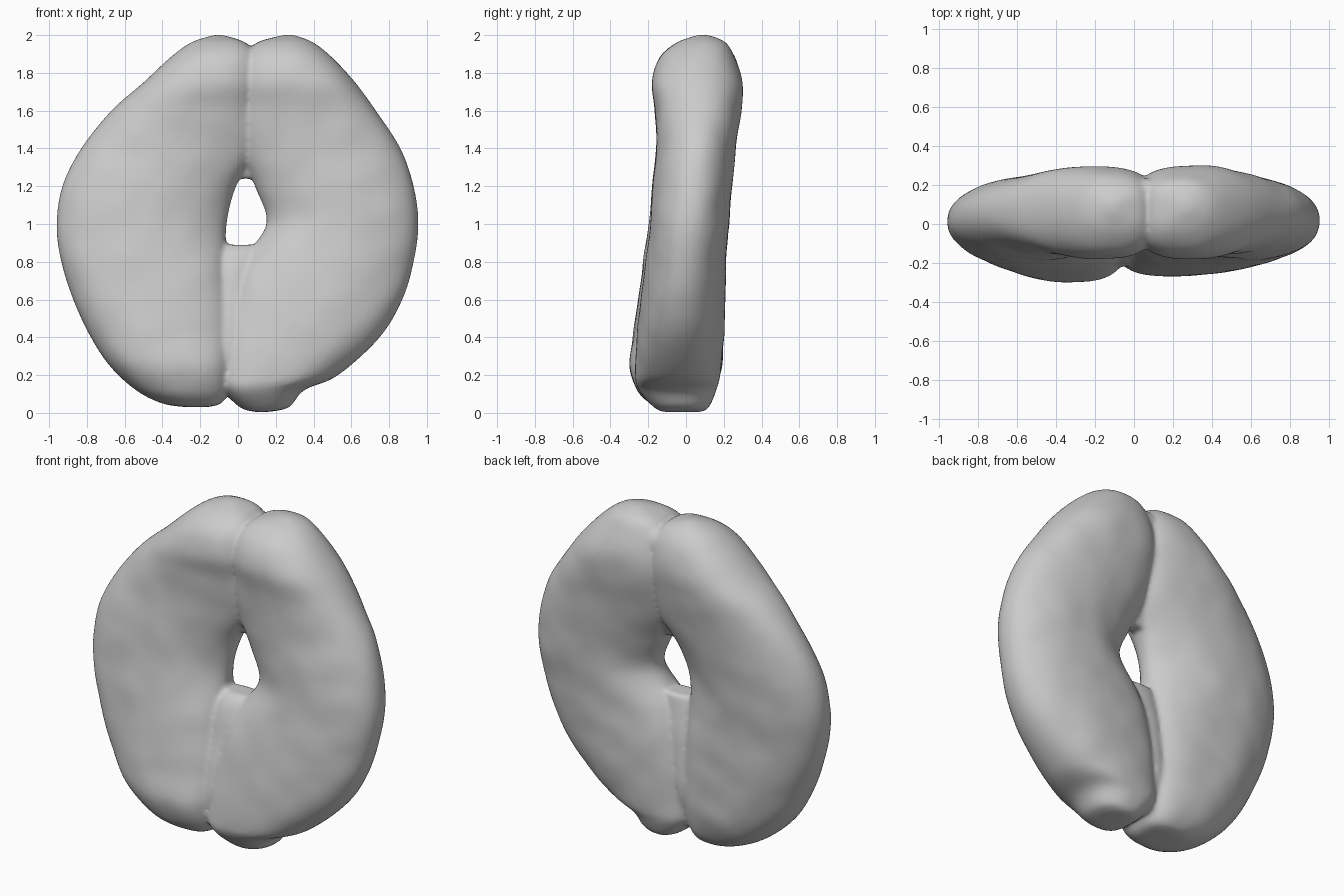
import bpy, bmesh, math
from mathutils import Vector, noise

SIDES, STEPS = 72, 9

# Rows: height, left x, right x, front y, back y
LEFT = [
    (0.03, -0.27, -0.17, -0.13, 0.05), (0.05, -0.40, -0.09, -0.19, 0.10),
    (0.12, -0.54, -0.05, -0.26, 0.15), (0.25, -0.68, -0.03, -0.30, 0.19),
    (0.42, -0.79, -0.03, -0.28, 0.20), (0.62, -0.88, -0.04, -0.25, 0.21),
    (0.82, -0.94, -0.06, -0.225, 0.215), (1.00, -0.96, -0.06, -0.20, 0.23),
    (1.20, -0.93, -0.01, -0.18, 0.245), (1.40, -0.83, 0.10, -0.16, 0.265),
    (1.60, -0.67, 0.12, -0.165, 0.29), (1.75, -0.50, 0.12, -0.18, 0.295),
    (1.88, -0.36, 0.10, -0.14, 0.26), (1.96, -0.25, 0.04, -0.05, 0.20),
    (2.00, -0.13, -0.08, 0.06, 0.12)]
RIGHT = [
    (0.005, 0.09, 0.16, -0.12, 0.08), (0.03, 0.01, 0.27, -0.17, 0.12),
    (0.12, -0.08, 0.35, -0.25, 0.16), (0.20, -0.11, 0.53, -0.27, 0.18),
    (0.40, -0.09, 0.75, -0.26, 0.20), (0.60, -0.05, 0.87, -0.24, 0.21),
    (0.80, 0.02, 0.93, -0.215, 0.215), (1.00, 0.15, 0.955, -0.19, 0.23),
    (1.20, 0.09, 0.93, -0.175, 0.245), (1.40, 0.01, 0.86, -0.16, 0.265),
    (1.60, -0.01, 0.73, -0.165, 0.295), (1.75, 0.0, 0.62, -0.18, 0.30),
    (1.88, 0.03, 0.50, -0.14, 0.26), (1.96, 0.10, 0.40, -0.05, 0.21),
    (2.00, 0.24, 0.30, 0.06, 0.12)]
# Fillings in the seam, below and above the hole
LOWER_WEB = [(0.10, -0.12, -0.02, -0.16, 0.08), (0.30, -0.18, 0.06, -0.22, 0.14),
             (0.60, -0.17, 0.09, -0.17, 0.14), (0.82, -0.14, 0.14, -0.12, 0.11),
             (0.89, -0.12, 0.17, -0.06, 0.09)]
UPPER_WEB = [(1.24, -0.08, 0.16, 0.0, 0.10), (1.40, -0.06, 0.16, -0.06, 0.18),
             (1.60, -0.05, 0.16, -0.08, 0.22), (1.84, -0.04, 0.17, -0.07, 0.24),
             (1.92, 0.0, 0.14, 0.05, 0.20)]


def smooth_rows(rows):
    """Catmull-Rom interpolation through the section rows."""
    out = []
    for i in range(len(rows) - 1):
        p = [rows[max(i - 1, 0)], rows[i], rows[i + 1], rows[min(i + 2, len(rows) - 1)]]
        for s in range(STEPS):
            t = s / STEPS
            out.append([0.5 * (2 * b + (c - a) * t + (2 * a - 5 * b + 4 * c - d) * t * t
                               + (3 * b - a - 3 * c + d) * t ** 3)
                        for a, b, c, d in zip(*p)])
    return out + [list(rows[-1])]


def spow(v, e):
    return math.copysign(abs(v) ** e, v)


def add_loft(bm, rows, inner=0):
    """Stack rounded sections; inner = side (-1/1) that faces the seam."""
    rings = []
    for z, x0, x1, y0, y1 in smooth_rows(rows):
        ring = []
        cx, rx, cy, ry = (x0 + x1) / 2, (x1 - x0) / 2, (y0 + y1) / 2, (y1 - y0) / 2
        # Blunter edge along the seam, rounder around the hole
        blunt = 2.9 - 0.8 * math.exp(-((z - 1.05) / 0.25) ** 2)
        for k in range(SIDES):
            a = 2 * math.pi * k / SIDES
            power = blunt if math.cos(a) * inner > 0 else 2.15
            x = cx + rx * spow(math.cos(a), 2 / power)
            # Surface sinks gently towards the central hole
            dent = 1 - 0.2 * math.exp(-((x - 0.03) / 0.28) ** 2 - ((z - 1.08) / 0.36) ** 2)
            y = cy + ry * dent * spow(math.sin(a), 2 / power)
            y += 0.006 * noise.noise(Vector((x, y, z)) * 6)
            ring.append(bm.verts.new((x, y, z)))
        rings.append(ring)
    for a, b in zip(rings, rings[1:]):
        for k in range(SIDES):
            n = (k + 1) % SIDES
            bm.faces.new((a[k], a[n], b[n], b[k]))
    bm.faces.new(rings[0][::-1])
    bm.faces.new(rings[-1])


# Two thick crescent lobes and their seam, fused into one skin
bm = bmesh.new()
add_loft(bm, LEFT, 1)
add_loft(bm, RIGHT, -1)
add_loft(bm, LOWER_WEB)
add_loft(bm, UPPER_WEB)
bmesh.ops.recalc_face_normals(bm, faces=bm.faces)
mesh = bpy.data.meshes.new("twin_lobe_ring")
bm.to_mesh(mesh)
bm.free()
ring = bpy.data.objects.new("twin_lobe_ring", mesh)
bpy.context.collection.objects.link(ring)
fuse = ring.modifiers.new("fuse", 'REMESH')
fuse.mode = 'VOXEL'
fuse.voxel_size = 0.014
fuse.use_smooth_shade = True
soften = ring.modifiers.new("soften", 'SMOOTH')
soften.factor = 0.5
soften.iterations = 4
